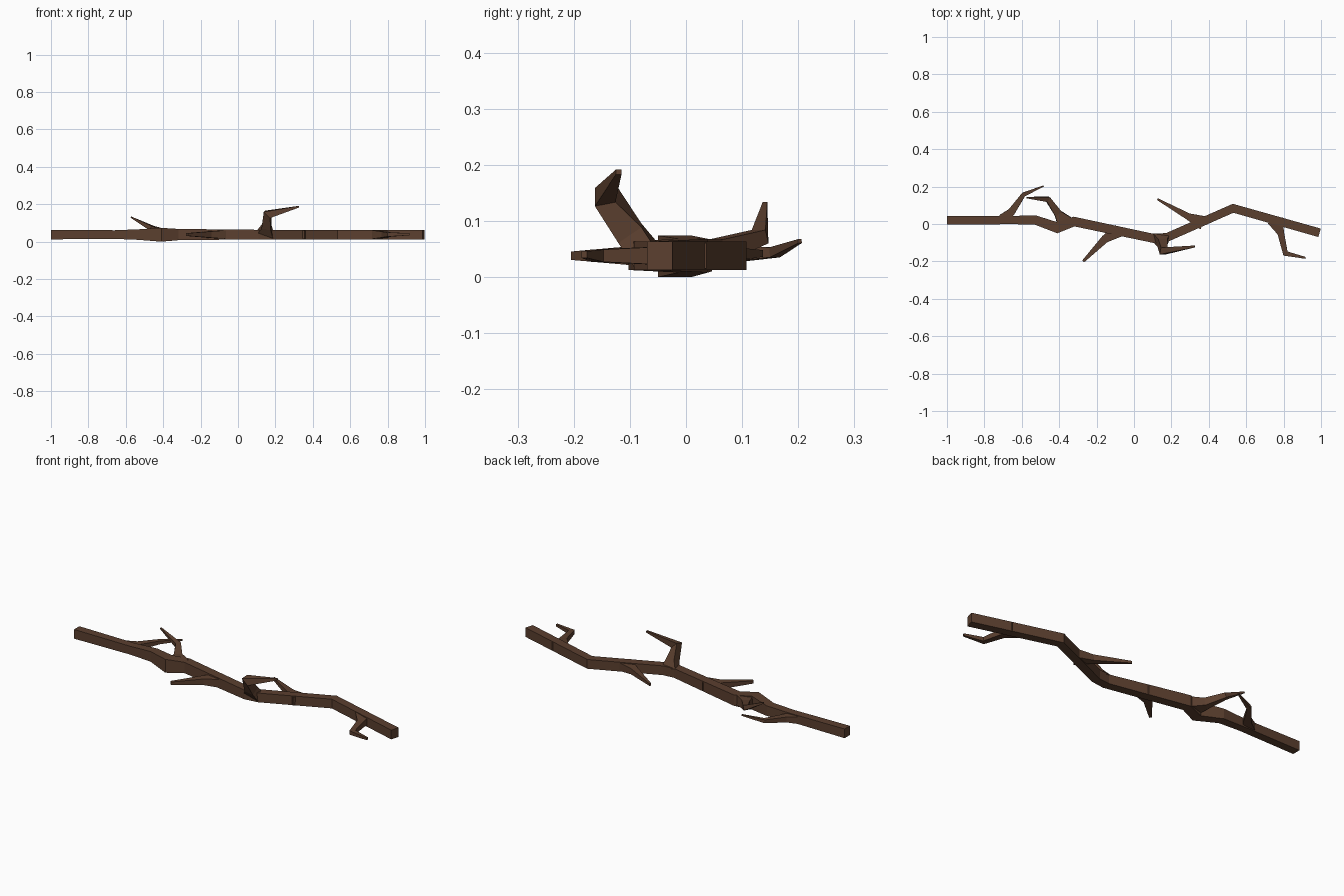
import bpy, bmesh
from mathutils import Vector

bark = bpy.data.materials.new("bark")
bark.diffuse_color = (0.105, 0.05, 0.028, 1)


def limb(name, rows, up=(0, 0, 1)):
    """Four-sided limb swept through rows of (x, y, z, width, height), mitred at bends."""
    up = Vector(up)
    pts = [Vector(r[:3]) for r in rows]
    bm = bmesh.new()
    rings = []
    for i, (p, row) in enumerate(zip(pts, rows)):
        d_in = (p - pts[i - 1]).normalized() if i else None
        d_out = (pts[i + 1] - p).normalized() if i < len(pts) - 1 else d_in
        d_in = d_in or d_out
        t = (d_in + d_out).normalized()
        side = t.cross(up).normalized()
        top = side.cross(t).normalized()
        stretch = 1 / max(t.dot(d_in), 0.7)
        s, h = side * row[3] / 2 * stretch, top * row[4] / 2
        rings.append([bm.verts.new(p + a * s + b * h)
                      for a, b in ((-1, -1), (1, -1), (1, 1), (-1, 1))])
    for a, b in zip(rings, rings[1:]):
        for k in range(4):
            n = (k + 1) % 4
            bm.faces.new((a[k], a[n], b[n], b[k]))
    bm.faces.new(rings[0][::-1])
    bm.faces.new(rings[-1])
    bmesh.ops.recalc_face_normals(bm, faces=bm.faces)
    mesh = bpy.data.meshes.new(name)
    bm.to_mesh(mesh)
    bm.free()
    mesh.materials.append(bark)
    obj = bpy.data.objects.new(name, mesh)
    bpy.context.collection.objects.link(obj)


# Crooked main stem with a swollen knot near the fork
limb("main_stem", [
    (-1.0, 0.020, 0.038, 0.046, 0.051),
    (-0.66, 0.021, 0.038, 0.044, 0.046),
    (-0.53, 0.022, 0.038, 0.048, 0.056),
    (-0.41, -0.020, 0.037, 0.056, 0.074),
    (-0.32, 0.013, 0.038, 0.050, 0.060),
    (0.11, -0.078, 0.038, 0.048, 0.051),
    (0.18, -0.070, 0.038, 0.046, 0.051),
    (0.53, 0.084, 0.038, 0.045, 0.051),
    (0.992, -0.047, 0.038, 0.047, 0.051)])

# Side twigs, each flared where it leaves the stem
limb("left_back_twig", [
    (-0.70, 0.025, 0.038, 0.060, 0.040),
    (-0.655, 0.065, 0.040, 0.040, 0.030),
    (-0.59, 0.158, 0.044, 0.022, 0.018),
    (-0.483, 0.203, 0.064, 0.007, 0.007)])
limb("fork_twig", [
    (-0.36, -0.005, 0.040, 0.100, 0.058),
    (-0.405, 0.055, 0.046, 0.042, 0.042),
    (-0.46, 0.132, 0.072, 0.026, 0.026),
    (-0.572, 0.141, 0.131, 0.008, 0.007)])
limb("front_twig", [
    (-0.08, -0.035, 0.038, 0.070, 0.046),
    (-0.155, -0.080, 0.038, 0.042, 0.034),
    (-0.272, -0.200, 0.038, 0.014, 0.015)])
limb("upright_twig", [
    (0.145, -0.072, 0.040, 0.090, 0.050),
    (0.152, -0.100, 0.078, 0.050, 0.050),
    (0.158, -0.144, 0.146, 0.036, 0.038),
    (0.325, -0.120, 0.187, 0.009, 0.010)], up=(0, 1, 0))
limb("right_back_twig", [
    (0.37, 0.006, 0.038, 0.075, 0.046),
    (0.29, 0.040, 0.040, 0.036, 0.032),
    (0.125, 0.133, 0.042, 0.010, 0.012)])
limb("right_front_twig", [
    (0.755, 0.020, 0.038, 0.085, 0.046),
    (0.785, -0.050, 0.038, 0.036, 0.032),
    (0.81, -0.158, 0.038, 0.026, 0.022),
    (0.917, -0.181, 0.040, 0.010, 0.012)])
